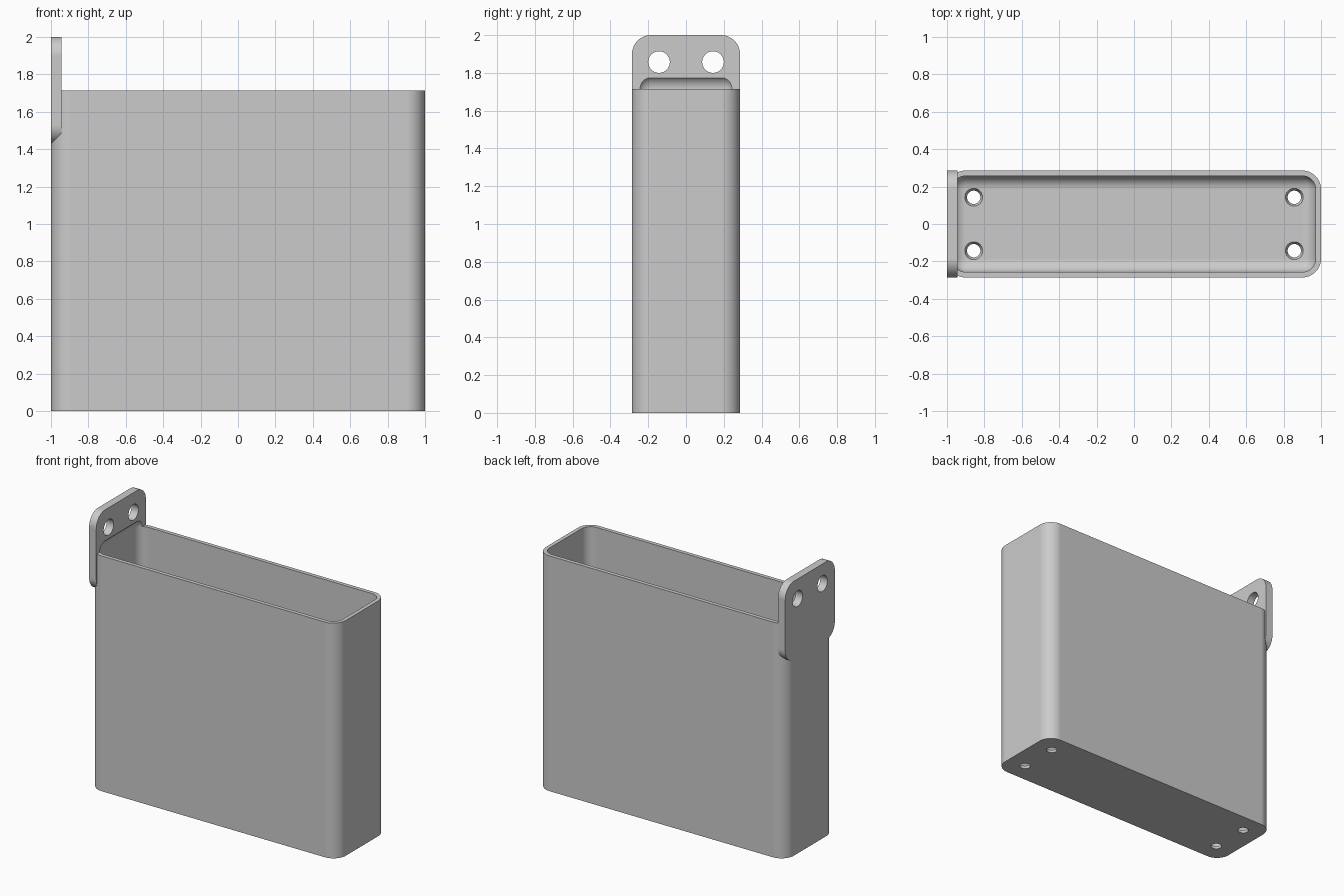
import bpy, bmesh, math
from mathutils import Matrix, Vector

if "Cube" in bpy.data.objects:
    bpy.data.objects.remove(bpy.data.objects["Cube"])

U = 1 / 35  # one design unit

grey = bpy.data.materials.new("plain grey")
grey.diffuse_color = (0.6, 0.6, 0.6, 1)
grey.use_nodes = True
grey.node_tree.nodes["Principled BSDF"].inputs["Base Color"].default_value = grey.diffuse_color


def make(name, bm):
    bmesh.ops.recalc_face_normals(bm, faces=bm.faces)
    me = bpy.data.meshes.new(name)
    bm.to_mesh(me)
    bm.free()
    me.materials.append(grey)
    ob = bpy.data.objects.new(name, me)
    bpy.context.collection.objects.link(ob)
    return ob


def rounded_box(name, lo, hi, radius, axis=None):
    """Box with edges along one axis (or every edge) rounded."""
    lo, hi = Vector(lo) * U, Vector(hi) * U
    bm = bmesh.new()
    bmesh.ops.create_cube(bm, size=1)
    bmesh.ops.scale(bm, vec=hi - lo, verts=bm.verts)
    bmesh.ops.translate(bm, vec=(lo + hi) / 2, verts=bm.verts)
    edges = [e for e in bm.edges if axis is None or
             abs((e.verts[0].co - e.verts[1].co).normalized()[axis]) > 0.9]
    bmesh.ops.bevel(bm, geom=edges, offset=radius * U, offset_type='OFFSET',
                    segments=12, profile=0.5, affect='EDGES')
    return make(name, bm)


def cone(name, center, r1, r2, depth, rot=Matrix()):
    bm = bmesh.new()
    bmesh.ops.create_cone(bm, cap_ends=True, segments=48, radius1=r1 * U,
                          radius2=r2 * U, depth=depth * U,
                          matrix=Matrix.Translation(Vector(center) * U) @ rot)
    return make(name, bm)


def combine(target, other, operation):
    mod = target.modifiers.new("combine", 'BOOLEAN')
    mod.operation = operation
    mod.solver = 'EXACT'
    mod.object = other
    dg = bpy.context.evaluated_depsgraph_get()
    me = bpy.data.meshes.new_from_object(target.evaluated_get(dg))
    target.modifiers.clear()
    target.data = me
    bpy.data.objects.remove(other)


# Tall box with rounded upright edges, joined to the hanging tab
holder = rounded_box("wall_holder", (-35, -10, 0), (35, 10, 60), 3.5, axis=2)
tab = rounded_box("mounting_tab", (-35, -10, 50), (-33, 10, 70), 3.5, axis=0)
combine(holder, tab, 'UNION')

# Fully rounded cavity, which also scoops into the tab
cavity = rounded_box("cavity", (-34, -9, 1), (34, 9, 62.6), 2.5)
combine(holder, cavity, 'DIFFERENCE')

for y in (-5, 5):
    # Screw holes through the tab
    hole = cone("screw_hole", (-34, y, 65), 2, 2, 6,
                Matrix.Rotation(math.pi / 2, 4, 'Y'))
    combine(holder, hole, 'DIFFERENCE')
    # Tapered drain holes in the floor
    for x in (-30, 30):
        drain = cone("drain_hole", (x, y, 0.5), 1.04, 1.88, 2)
        combine(holder, drain, 'DIFFERENCE')

# One colour, smooth rounds, crisp edges
holder.data.materials.clear()
holder.data.materials.append(grey)
for p in holder.data.polygons:
    p.material_index = 0
bpy.ops.object.select_all(action='DESELECT')
holder.select_set(True)
bpy.context.view_layer.objects.active = holder
bpy.ops.object.shade_smooth_by_angle(angle=math.radians(30))
weighted = holder.modifiers.new("even_shading", 'WEIGHTED_NORMAL')
weighted.keep_sharp = True
